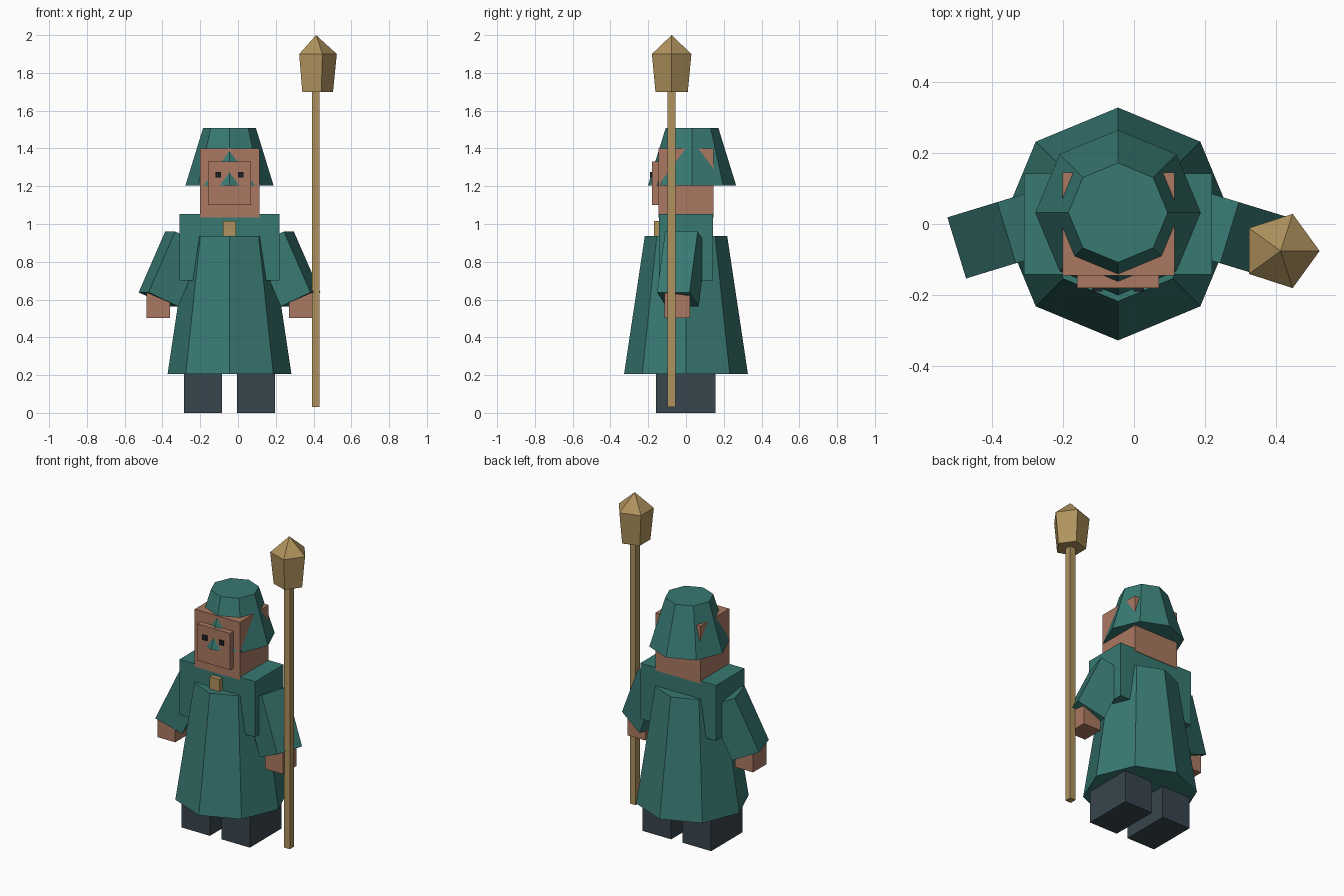
import bpy
from math import radians
from mathutils import Matrix

if "Cube" in bpy.data.objects:
    bpy.data.objects.remove(bpy.data.objects["Cube"])

CX = -0.045  # the figure's own mirror plane


def material(name, rgb):
    m = bpy.data.materials.new(name)
    m.diffuse_color = (*rgb, 1)
    m.use_nodes = True
    m.node_tree.nodes["Principled BSDF"].inputs["Base Color"].default_value = m.diffuse_color
    return m


TEAL = material("teal_cloth", (0.04, 0.19, 0.17))
SKIN = material("skin", (0.40, 0.19, 0.12))
DARK = material("dark_boots", (0.04, 0.06, 0.075))
BLACK = material("eye_dark", (0.012, 0.016, 0.022))
GOLD = material("gold", (0.43, 0.29, 0.11))


def add_mesh(name, verts, faces, mat):
    me = bpy.data.meshes.new(name)
    me.from_pydata(verts, [], faces)
    me.materials.append(mat)
    ob = bpy.data.objects.new(name, me)
    bpy.context.collection.objects.link(ob)
    return ob


def box(name, xr, yr, zr, mat):
    verts = [(x, y, z) for z in zr for x, y in
             ((xr[0], yr[0]), (xr[1], yr[0]), (xr[1], yr[1]), (xr[0], yr[1]))]
    faces = [(3, 2, 1, 0), (4, 5, 6, 7)]
    faces += [(i, (i + 1) % 4, (i + 1) % 4 + 4, i + 4) for i in range(4)]
    return add_mesh(name, verts, faces, mat)


def lathe(name, n, centre, profile, mat):
    """Closed n-sided solid from (radius, z) rings; radius 0 makes an apex."""
    verts, faces, rings = [], [], []
    for r, z in profile:
        start, count = len(verts), n if r else 1
        for i in range(count):
            d = Matrix.Rotation(radians(360 * i / n), 2).col[0] * r
            verts.append((centre[0] + d.x, centre[1] + d.y, z))
        rings.append([start + i % count for i in range(n)])
    for a, b in zip(rings, rings[1:]):
        for i in range(n):
            j = (i + 1) % n
            faces.append((a[i], a[j], b[j], b[i]) if b[i] != b[j] else (a[i], a[j], b[i]))
    faces.append(rings[0][::-1])
    if profile[-1][0]:
        faces.append(rings[-1])
    return add_mesh(name, verts, faces, mat)


# Body and robe
box("torso", (-0.31, 0.22), (-0.142, 0.142), (0.70, 1.052), TEAL)
lathe("robe_skirt", 8, (CX, 0), [(0.328, 0.205), (0.218, 0.937)], TEAL)
box("clasp", (-0.08, -0.01), (-0.17, -0.13), (0.937, 1.015), GOLD)

# Head, face and hat
box("head", (-0.202, 0.114), (-0.145, 0.145), (1.035, 1.40), SKIN)
box("face_plate", (-0.16, 0.07), (-0.18, -0.13), (1.10, 1.332), SKIN)
lathe("hat", 8, (CX, 0.032), [(0.233, 1.205), (0.14, 1.507)], TEAL)

# Paired parts, mirrored across the figure's centre
for side, s in (("left", -1), ("right", 1)):
    def span(a, b):
        return sorted((CX + s * a, CX + s * b))

    box(f"{side}_leg", span(0.04, 0.24), (-0.16, 0.155), (0, 0.215), DARK)
    box(f"{side}_eye", span(0.044, 0.073), (-0.19, -0.17), (1.245, 1.275), BLACK)
    box(f"{side}_hand", span(0.315, 0.44), (-0.115, 0.022), (0.502, 0.635), SKIN)
    sleeve = box(f"{side}_sleeve", (-0.09, 0.09), (-0.09, 0.09), (-0.177, 0.177), TEAL)
    sleeve.matrix_world = (Matrix.Translation((CX + s * 0.306, -0.022, 0.762))
                           @ Matrix.Rotation(radians(-17 * s), 4, "Z")
                           @ Matrix.Rotation(radians(-24.5 * s), 4, "Y"))

# Staff
box("staff_pole", (0.392, 0.432), (-0.098, -0.056), (0.03, 1.72), GOLD)
lathe("staff_head", 5, (0.413, -0.076), [(0.09, 1.70), (0.11, 1.90), (0, 2.0)], GOLD)
